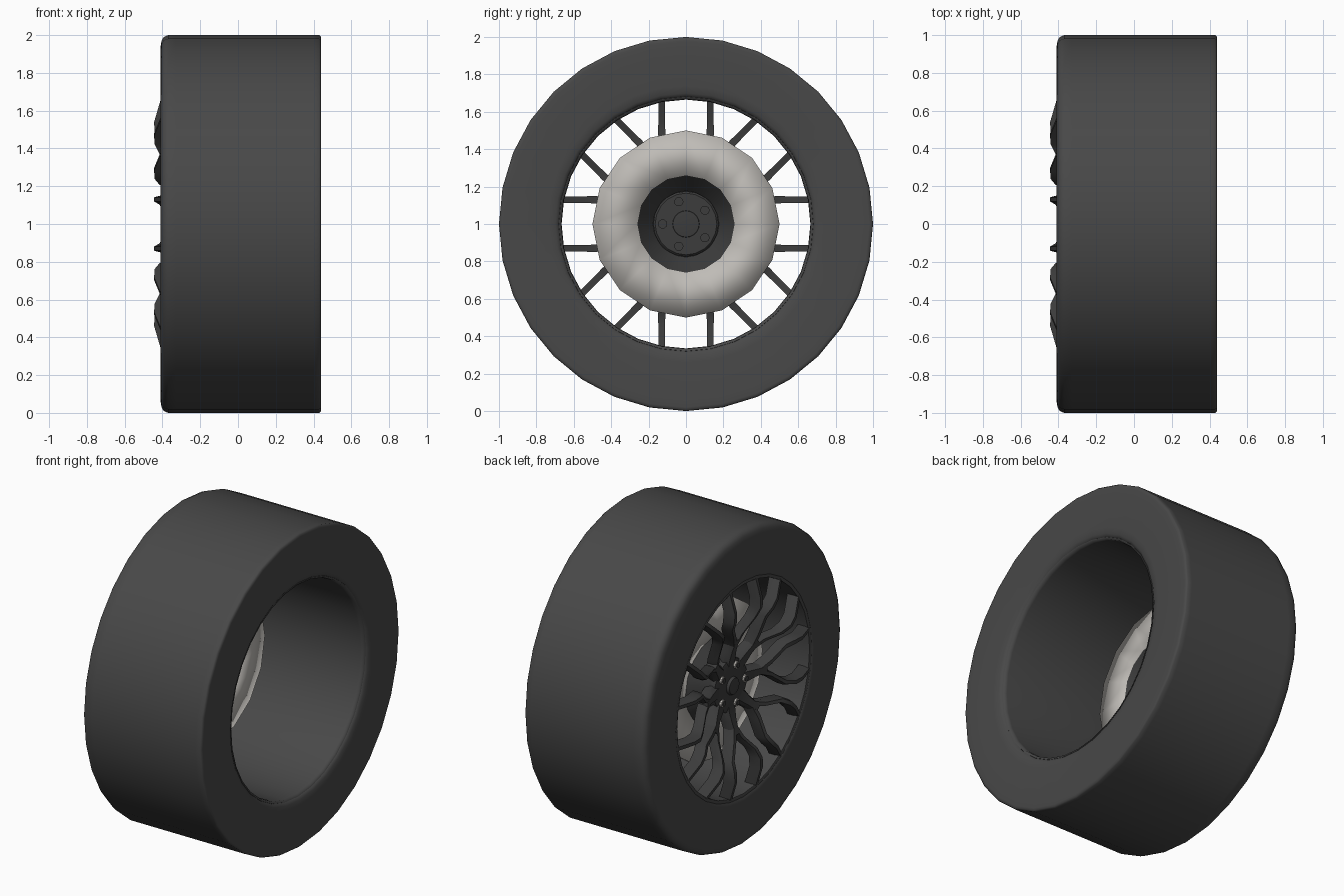
import bpy, bmesh
from math import sin, cos, pi, tau, radians
from mathutils import Vector

cube = bpy.data.objects.get("Cube")
if cube:
    bpy.data.objects.remove(cube)


def material(name, colour):
    mat = bpy.data.materials.new(name)
    mat.use_nodes = True
    mat.diffuse_color = (*colour, 1)
    bsdf = next(n for n in mat.node_tree.nodes if n.type == 'BSDF_PRINCIPLED')
    bsdf.inputs["Base Color"].default_value = (*colour, 1)
    bsdf.inputs["Roughness"].default_value = 0.6
    return mat


rubber = material("dark grey rubber", (0.065, 0.065, 0.065))
alloy = material("charcoal alloy", (0.045, 0.045, 0.045))
steel = material("pale brake steel", (0.52, 0.50, 0.47))
AXLE = Vector((0, 0, 1))


def wheel_point(x, r, t, a):
    """Point at axle position x, radial r and tangential t, turned by angle a."""
    return AXLE + Vector((x, r * cos(a) - t * sin(a), r * sin(a) + t * cos(a)))


def finish(name, bm, mat, angle=35):
    bmesh.ops.recalc_face_normals(bm, faces=bm.faces)
    for f in bm.faces:
        f.smooth = True
    mesh = bpy.data.meshes.new(name)
    bm.to_mesh(mesh)
    bm.free()
    mesh.materials.append(mat)
    mesh.set_sharp_from_angle(angle=radians(angle))
    obj = bpy.data.objects.new(name, mesh)
    bpy.context.collection.objects.link(obj)
    return obj


def skin(bm, rings, capped):
    """Join consecutive rings with quads; close into a loop or cap the ends."""
    n = len(rings[0])
    pairs = list(zip(rings, rings[1:]))
    if not capped:
        pairs.append((rings[-1], rings[0]))
    for p, q in pairs:
        for i in range(n):
            j = (i + 1) % n
            bm.faces.new((p[i], p[j], q[j], q[i]))
    if capped:
        bm.faces.new(rings[0])
        bm.faces.new(rings[-1])


def lathe(name, profile, sides, mat, capped=False, angle=35):
    """Turn an (x, radius) profile about the axle."""
    bm = bmesh.new()
    rings = [[bm.verts.new(wheel_point(x, r, 0, tau * i / sides)) for i in range(sides)]
             for x, r in profile]
    skin(bm, rings, capped)
    return finish(name, bm, mat, angle)


def bar(bm, path, a, side):
    """Bar with a narrowed front; path rows are r, t, front x, width, depth."""
    rings = []
    for r, t, x, w, d in path:
        section = [(x + d, -w / 2), (x + d, w / 2), (x + d * 0.4, w / 2),
                   (x, w * 0.3), (x, -w * 0.3), (x + d * 0.4, -w / 2)]
        rings.append([bm.verts.new(wheel_point(px, r, side * t + pt, a))
                      for px, pt in section])
    skin(bm, rings, True)


# Tyre with rounded shoulders and a soft inner bead
lathe("tyre", [(-.395, .675), (-.41, .69), (-.41, .72), (-.41, .94), (-.405, .97),
               (-.393, .99), (-.37, 1), (-.33, 1), (.40, 1), (.43, 1), (.438, .993),
               (.44, .98), (.44, .94), (.44, .74), (.435, .70), (.42, .675)],
      32, rubber, angle=60)

# Rim barrel and its outer lip
lathe("rim_barrel", [(-.405, .69), (-.41, .68), (-.405, .667), (-.37, .665),
                     (.40, .665), (.42, .668), (.425, .68), (.41, .69)],
      32, rubber, angle=60)

# Brake disc with a large centre opening
lathe("brake_disc", [(-.15, .26), (-.16, .50), (-.19, .50), (-.18, .26)],
      16, steel, angle=180)

# Hub bell behind the spokes, mounting plate and centre cap
lathe("hub_bell", [(-.15, .26), (-.27, .17), (-.29, .17), (-.18, .262)], 16, alloy)
lathe("hub_plate", [(-.325, .12), (-.315, .165), (-.25, .175), (-.24, .165)], 20, alloy, True)
lathe("centre_cap", [(-.345, .035), (-.342, .05), (-.32, .058)], 20, alloy, True)
lathe("inner_cap", [(-.25, .075), (-.235, .07), (-.232, .045)], 20, alloy, True)


# Five wheel bolts, visible on both sides of the plate
def bolts(name, radius, x0, x1, mat):
    bm = bmesh.new()
    for k in range(5):
        a = pi / 5 + k * tau / 5
        rings = [[bm.verts.new(wheel_point(x, .125 + radius * cos(tau * i / 10),
                                           radius * sin(tau * i / 10), a))
                  for i in range(10)] for x in (x0, x1)]
        skin(bm, rings, True)
    finish(name, bm, mat)


bolts("inner_bolts", .025, -.25, -.215, alloy)
bolts("bolt_seats", .023, -.337, -.32, steel)
bolts("outer_bolts", .016, -.343, -.33, alloy)

# Eight forked spokes: a tapered stem splitting into two parallel tines
stem = [(.07, 0, -.315, .07, .06), (.15, 0, -.325, .105, .07),
        (.22, 0, -.34, .075, .07), (.30, 0, -.365, .06, .07)]
tine = [(.26, .008, -.352, .04, .07), (.33, .04, -.375, .042, .07),
        (.42, .115, -.415, .042, .07), (.48, .13, -.442, .04, .075),
        (.54, .13, -.444, .036, .075), (.663, .13, -.408, .036, .075)]
bm = bmesh.new()
for k in range(8):
    angle = k * tau / 8
    bar(bm, stem, angle, 1)
    for side in (1, -1):
        bar(bm, tine, angle, side)
finish("forked_spokes", bm, alloy, 30)
